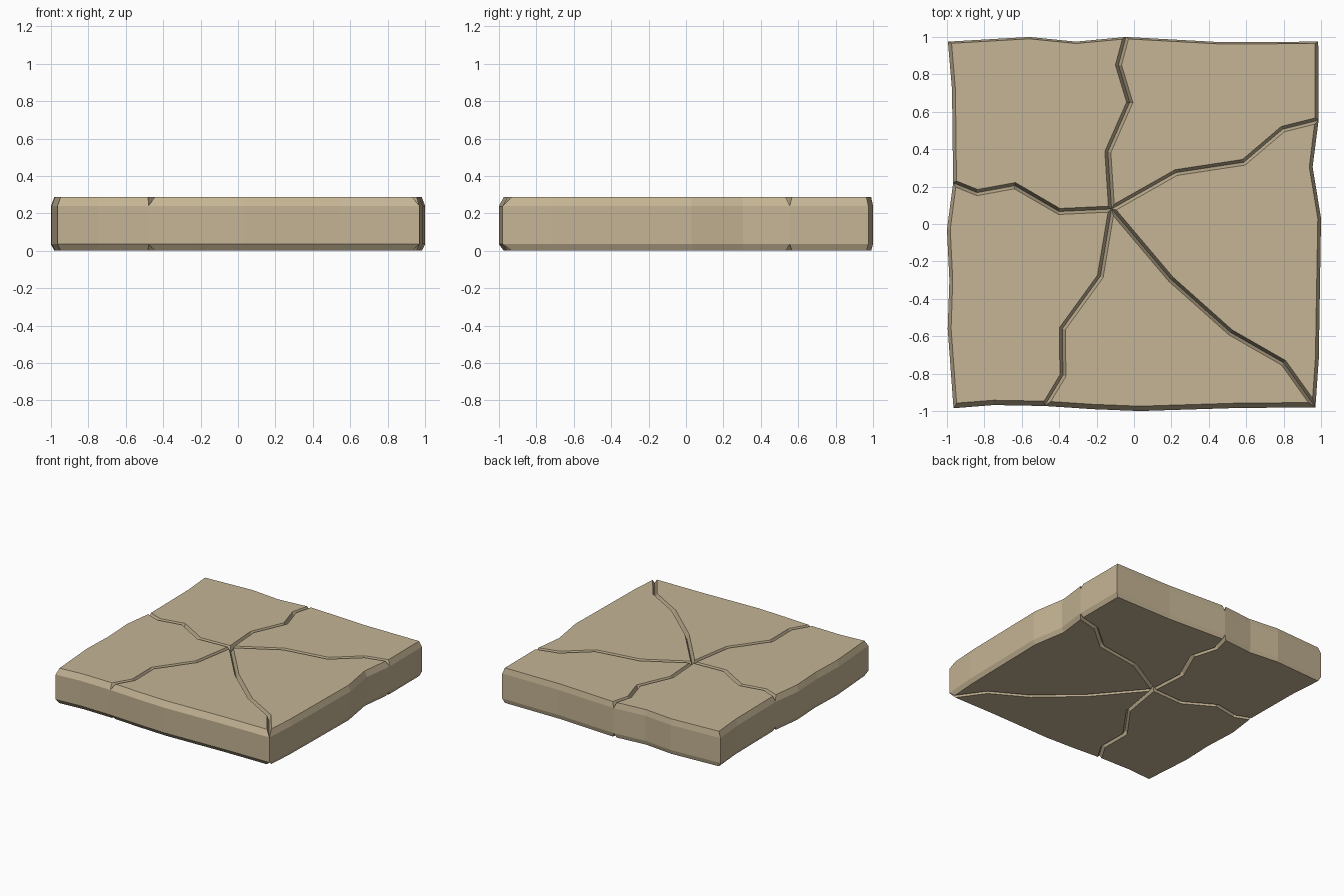
import bpy, bmesh
from mathutils import Vector

if "Cube" in bpy.data.objects:
    bpy.data.objects.remove(bpy.data.objects["Cube"])

HEIGHT = 0.287
LOW, HIGH = 0.035, 0.24      # where the bevels start

stone = bpy.data.materials.new("tan stone")
stone.diffuse_color = (0.56, 0.46, 0.30, 1)
stone.use_nodes = True
stone.node_tree.nodes["Principled BSDF"].inputs["Base Color"].default_value = stone.diffuse_color

# Crack paths, from the shared centre out to the rim (counter-clockwise order)
centre = (-0.12, 0.08)
cracks = [
    [(0.225, 0.275), (0.587, 0.33), (0.795, 0.507), (0.987, 0.555)],
    [(-0.14, 0.385), (-0.023, 0.65), (-0.083, 0.85), (-0.043, 1.0)],
    [(-0.40, 0.067), (-0.637, 0.205), (-0.838, 0.168), (-0.967, 0.22)],
    [(-0.18, -0.28), (-0.383, -0.56), (-0.38, -0.81), (-0.478, -0.973)],
    [(0.197, -0.295), (0.517, -0.58), (0.80, -0.742), (0.97, -0.98)],
]
# Rim points between one crack end and the next
rims = [
    [(0.985, 0.975), (0.47, 0.972)],
    [(-0.31, 0.975), (-0.56, 1.0), (-0.995, 0.975), (-0.973, 0.72)],
    [(-1.0, -0.03), (-0.987, -0.3), (-0.996, -0.56), (-0.965, -0.985), (-0.75, -0.968)],
    [(-0.22, -0.99), (0.03, -1.0), (0.54, -0.984)],
    [(0.988, -0.72), (1.0, 0.03), (0.955, 0.305)],
]


def inset(points, widths):
    """Move every edge inward by its own width and intersect neighbours."""
    result = []
    n = len(points)
    for i, p in enumerate(points):
        d1 = (p - points[i - 1]).normalized()
        d2 = (points[(i + 1) % n] - p).normalized()
        n1, n2 = Vector((-d1.y, d1.x)), Vector((-d2.y, d2.x))
        w1, w2 = widths[i - 1], widths[i]
        cross = d1.x * d2.y - d1.y * d2.x
        if abs(cross) < 0.3:
            result.append(p + (n1 + n2).normalized() * (w1 + w2) / 2)
        else:
            t = ((n2 * w2 - n1 * w1).x * d2.y - (n2 * w2 - n1 * w1).y * d2.x) / cross
            result.append(p + n1 * w1 + d1 * t)
    return result


def slab_piece(name, crack_a, rim, crack_b):
    outline = [Vector(p) for p in [centre] + crack_a + rim + crack_b[::-1]]
    n = len(outline)
    first, last = len(crack_a), len(crack_a) + len(rim)
    widths = []
    for i in range(n):
        d = (outline[(i + 1) % n] - outline[i]).normalized()
        if first <= i <= last:            # rim edge: front is wider, back narrower
            widths.append(0.018 + 0.008 * d.x)
        else:                             # crack edge
            widths.append(0.016)
    inner = inset(outline, widths)
    bm = bmesh.new()
    rings = [[bm.verts.new((p.x, p.y, z)) for p in ring] for ring, z in
             ((inner, 0), (outline, LOW), (outline, HIGH), (inner, HEIGHT))]
    for a, b in zip(rings, rings[1:]):
        for i in range(n):
            j = (i + 1) % n
            bm.faces.new((a[i], a[j], b[j], b[i]))
    bm.faces.new(rings[0][::-1])
    bm.faces.new(rings[-1])
    mesh = bpy.data.meshes.new(name)
    bm.to_mesh(mesh)
    bm.free()
    mesh.materials.append(stone)
    bpy.context.collection.objects.link(bpy.data.objects.new(name, mesh))


# Five bevelled pieces that touch below the grooves
names = ["back_right_piece", "back_left_piece", "front_left_piece", "front_piece", "right_piece"]
for k, name in enumerate(names):
    slab_piece(name, cracks[k], rims[k], cracks[(k + 1) % 5])
